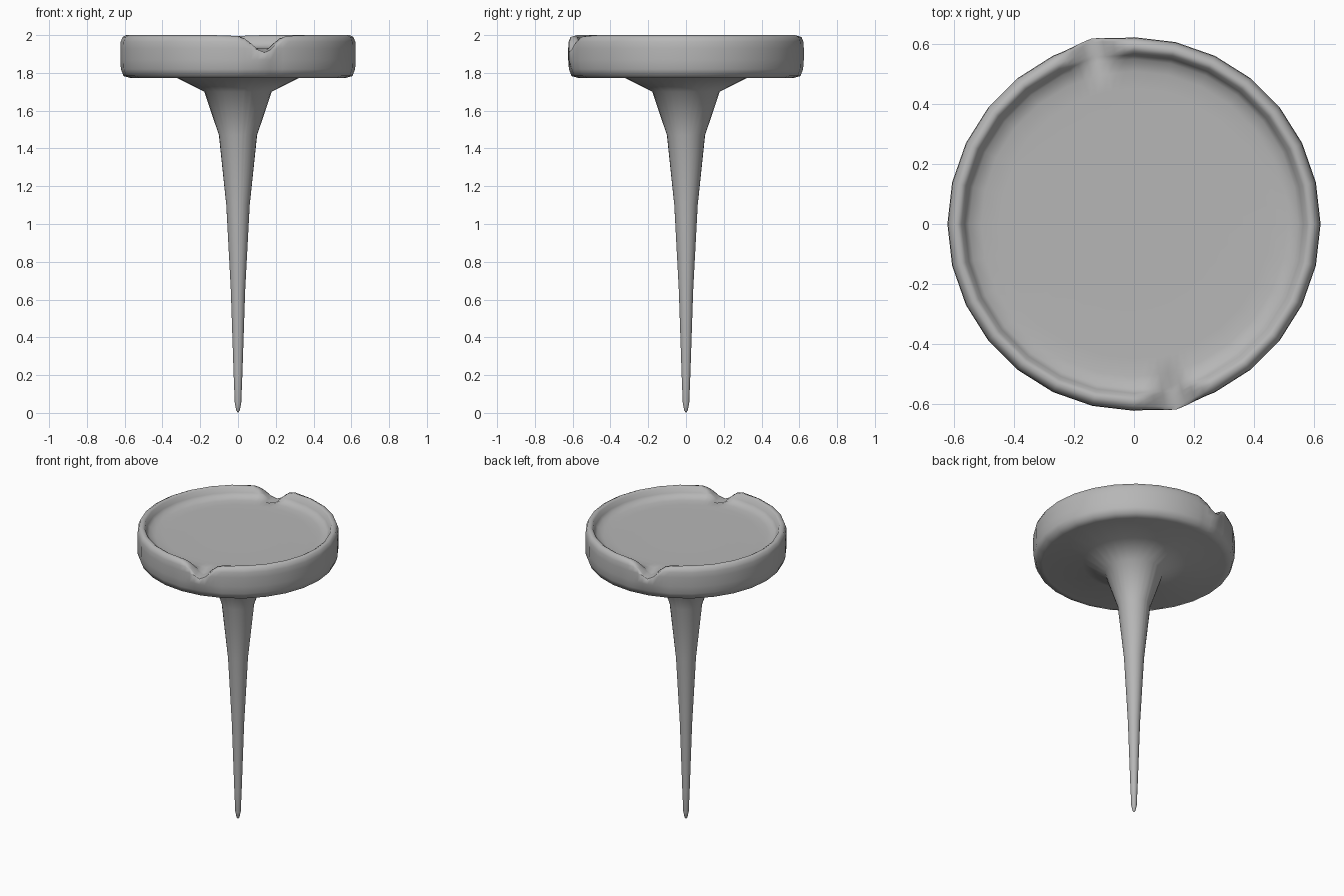
import bpy, bmesh
from math import sin, cos, radians, exp

if "Cube" in bpy.data.objects:
    bpy.data.objects.remove(bpy.data.objects["Cube"])

SIDES = 28
STEP = 360 / SIDES
SPOUTS = (-6 * STEP, 8 * STEP)      # two pouring spouts, opposite each other


def chord(angle):
    """Radius factor that keeps extra points on the straight sides."""
    off = angle % STEP - STEP / 2
    return cos(radians(STEP / 2)) / cos(radians(off))


def spout_weight(angle):
    w = 0
    for s in SPOUTS:
        d = (angle - s + 180) % 360 - 180
        w = max(w, exp(-(d / 7.5) ** 2))
    return w


def spout_shape(r, z, a):
    """Press the rim down and slightly outward at the spouts."""
    w = spout_weight(a)
    if r > 0.53 and z > 1.85:
        z = min(z, 2.0 - 0.09 * w - 0.1 * w * max(0, r - 0.6))
        r += 0.012 * w * (r - 0.5) / 0.12
    return r * chord(a), z


def lathe(name, profile, angles, shape):
    bm = bmesh.new()
    n = len(angles)
    rings = []
    for r, z in profile:
        if r == 0:
            rings.append([bm.verts.new((0, 0, z))] * n)
            continue
        ring = []
        for a in angles:
            rr, zz = shape(r, z, a)
            ring.append(bm.verts.new((rr * cos(radians(a)), rr * sin(radians(a)), zz)))
        rings.append(ring)
    for lo, hi in zip(rings, rings[1:]):
        for i in range(n):
            j = (i + 1) % n
            bm.faces.new(list(dict.fromkeys((lo[i], lo[j], hi[j], hi[i]))))
    for f in bm.faces:
        f.smooth = True
    me = bpy.data.meshes.new(name)
    bm.to_mesh(me)
    bm.free()
    ob = bpy.data.objects.new(name, me)
    bpy.context.collection.objects.link(ob)
    return ob


base_angles = [i * STEP for i in range(SIDES)]
fine = [s % 360 + d for s in SPOUTS for d in (-9.6, -6.4, -3.2, 3.2, 6.4, 9.6)]

# tapering spike that flares into the underside of the dish
spike = [(0, 0), (0.009, 0.012), (0.017, 0.05), (0.023, 0.2), (0.038, 0.65),
         (0.062, 1.1), (0.101, 1.47), (0.178, 1.7), (0.32, 1.772)]
# shallow round dish with a rounded rim
dish = [(0.565, 1.772), (0.606, 1.783), (0.62, 1.82), (0.623, 1.87),
        (0.623, 1.93), (0.621, 1.965), (0.611, 1.99), (0.592, 2.0), (0.576, 1.99),
        (0.565, 1.96), (0.55, 1.942), (0.51, 1.932), (0.45, 1.93), (0.25, 1.93), (0, 1.93)]
stand = lathe("spiked_dish", spike + dish, sorted(base_angles + fine), spout_shape)

# dark grey surface
mat = bpy.data.materials.new("dark_grey")
mat.diffuse_color = (0.47, 0.47, 0.47, 1)
mat.use_nodes = True
mat.node_tree.nodes["Principled BSDF"].inputs["Base Color"].default_value = mat.diffuse_color
stand.data.materials.append(mat)
